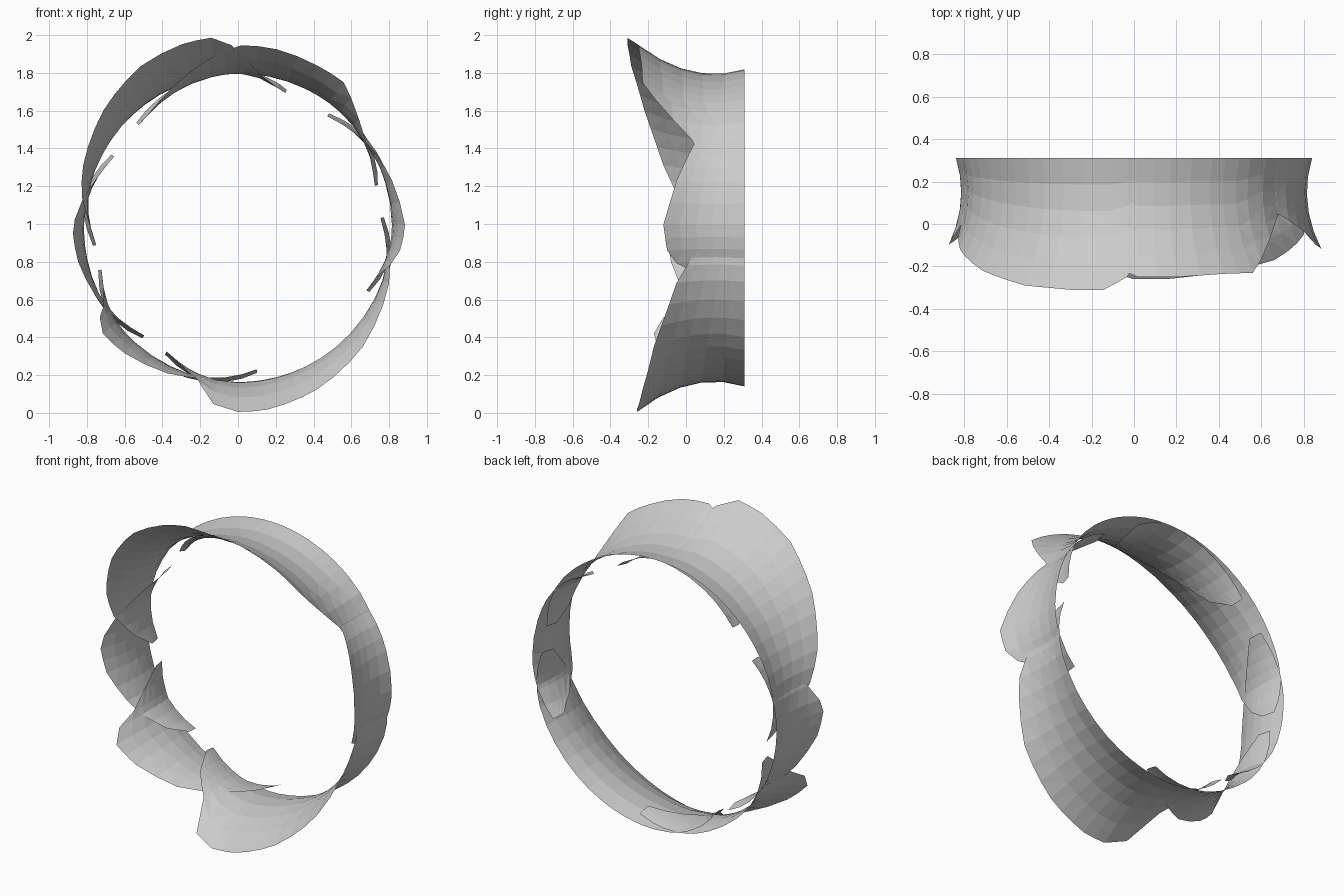
import bpy, bmesh, math

if "Cube" in bpy.data.objects:
    bpy.data.objects.remove(bpy.data.objects["Cube"])

CZ, BACK, ROWS = 0.98, 0.31, 6

# Front edge of each petal as (angle in degrees about the ring, y)
PETALS = {
    "petal_top_left": [(70.6, .23), (74, .13), (82, .0), (88, -.16), (92, -.25), (98, -.31), (107, -.31),
                       (121, -.29), (139, -.22), (158, -.12), (169, -.04), (180, .1), (187, .23)],
    "petal_top_right": [(17, .24), (22, .13), (34.7, .03), (49, -.17), (54, -.23), (64, -.235), (78, -.25),
                        (89, -.25), (100, -.17), (115, -.03), (128, .1), (134, .23)],
    "petal_right": [(-26, .23), (-20, .1), (-13, -.05), (-8, -.1), (1, -.12), (17, -.05), (34, .05),
                    (45, .13), (51.4, .23)],
    "petal_bottom_right": [(-120, .23), (-114, .08), (-105, -.03), (-98, -.22), (-90, -.26), (-81, -.26),
                           (-64, -.23), (-43.5, -.17), (-20, -.05), (-8, .06), (4, .23)],
    "petal_bottom_left": [(-163, .23), (-156, .1), (-150, -.01), (-147, -.12), (-142, -.17), (-132, -.14),
                          (-116, -.06), (-95, .13), (-82.5, .23)],
    "petal_left": [(-210, .23), (-200, .1), (-190, -.02), (-183, -.08), (-178, -.1), (-168, -.08),
                   (-148, .03), (-137, .12), (-131, .23)],
}
# Angular length over which each end tucks inward (start, end)
TUCK = {"petal_top_left": (22, 28), "petal_top_right": (28, 50)}


def refine(edge):
    """Split wide spans so that every column is under about 8 degrees."""
    out = [edge[0]]
    for (a0, y0), (a1, y1) in zip(edge, edge[1:]):
        n = max(1, math.ceil((a1 - a0) / 8))
        out += [(a0 + (a1 - a0) * k / n, y0 + (y1 - y0) * k / n) for k in range(1, n + 1)]
    return out


def petal(name, edge):
    t0, t1 = TUCK.get(name, (28, 28))
    first, last = edge[0][0], edge[-1][0]
    bm = bmesh.new()
    cols = []
    for a, yf in refine(edge):
        # both tips bend towards the ring's inside
        tuck = max(0, 1 - (a - first) / t0) ** 2 + max(0, 1 - (last - a) / t1) ** 2
        col = []
        for j in range(ROWS):
            y = BACK + (yf - BACK) * j / (ROWS - 1)
            r = 0.815 + 0.95 * (y - 0.15) ** 2 - 0.065 * tuck
            t = math.radians(a)
            col.append(bm.verts.new((r * math.cos(t), y, CZ + r * math.sin(t))))
        cols.append(col)
    for c, d in zip(cols, cols[1:]):
        for j in range(ROWS - 1):
            bm.faces.new((c[j], c[j + 1], d[j + 1], d[j]))
    bmesh.ops.triangulate(bm, faces=bm.faces[:])
    bmesh.ops.recalc_face_normals(bm, faces=bm.faces[:])
    me = bpy.data.meshes.new(name)
    bm.to_mesh(me)
    bm.free()
    bpy.context.collection.objects.link(bpy.data.objects.new(name, me))


# Six overlapping flared petals forming the ring
for name, edge in PETALS.items():
    petal(name, edge)
